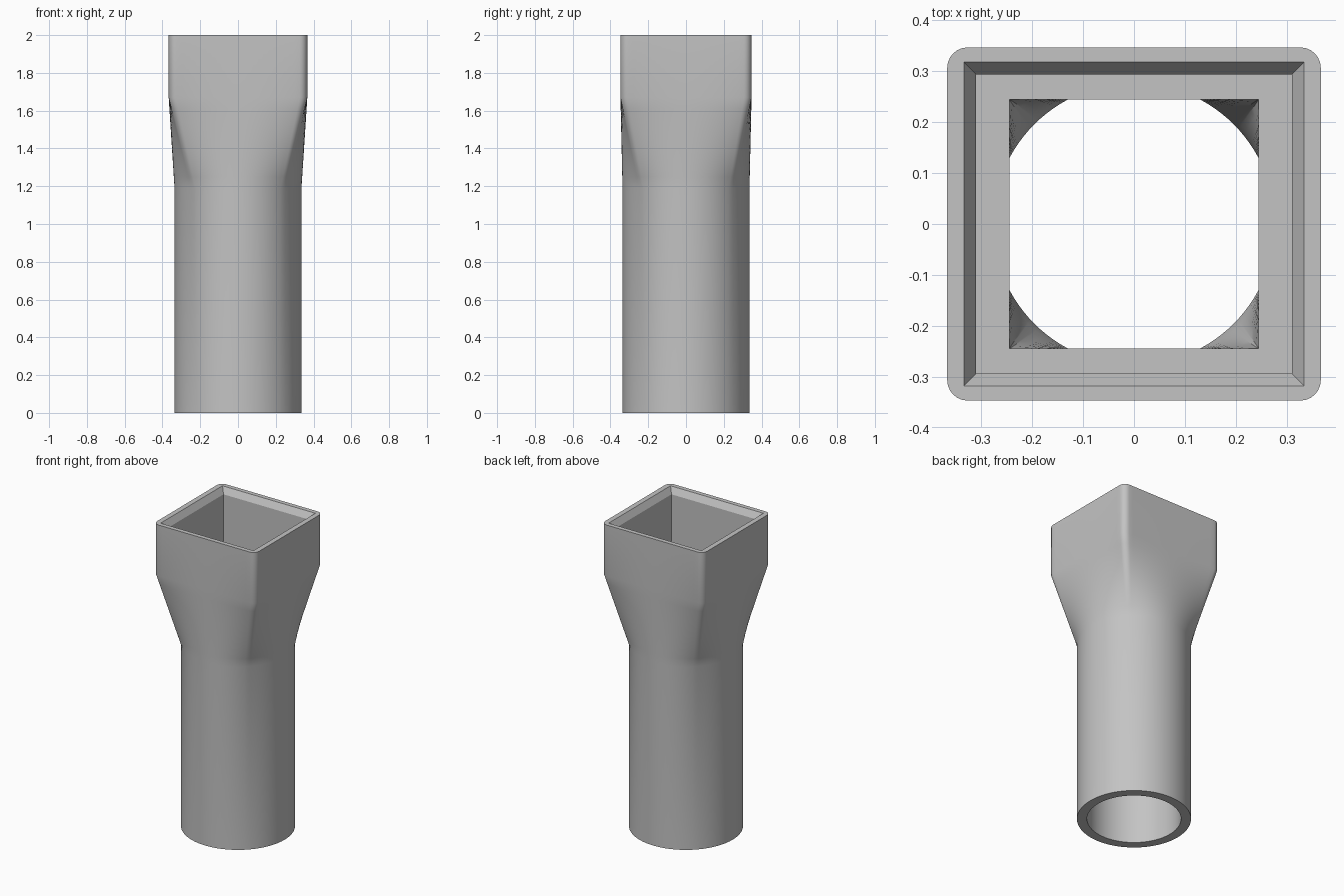
import bpy, bmesh
from math import sin, cos, pi, radians
from mathutils import Vector

cube = bpy.data.objects.get("Cube")
if cube:
    bpy.data.objects.remove(cube, do_unlink=True)

SIDE, CORNER = 24, 6       # segments along each side and around each corner
CORNER_ARC = radians(6)    # slice of the circle that each square corner blends into


def circle(r, z):
    """Circle with the same point layout as box(), so that both can be lofted."""
    pts, side_arc = [], pi / 2 - CORNER_ARC
    for q in range(4):
        mid = q * pi / 2
        angles = [mid - side_arc / 2 + side_arc * i / SIDE for i in range(SIDE)]
        angles += [mid + side_arc / 2 + CORNER_ARC * i / CORNER for i in range(CORNER)]
        pts += [Vector((r * cos(a), r * sin(a), z)) for a in angles]
    return pts


def box(hx, hy, z, r=0.0):
    """Rectangle with optional rounded corners."""
    pts = []
    signs = [(1, -1), (1, 1), (-1, 1), (-1, -1)]
    for q in range(4):
        a = Vector((signs[q][0] * (hx - r), signs[q][1] * (hy - r), z))
        n = (q + 1) % 4
        b = Vector((signs[n][0] * (hx - r), signs[n][1] * (hy - r), z))
        out = Vector((cos(q * pi / 2), sin(q * pi / 2), 0)) * r
        pts += [a.lerp(b, i / SIDE) + out for i in range(SIDE)]
        for i in range(CORNER):
            t = (q + i / CORNER) * pi / 2
            pts.append(b + Vector((cos(t), sin(t), 0)) * r)
    return pts


# Sections run up the outside, over the rim and down the bore
outer = [circle(0.336, 0), circle(0.336, 1.19)]
STEPS = 8
neck, socket = circle(0.336, 1.19), box(0.367, 0.347, 1.67, 0.04)
outer += [[p.lerp(s, k / STEPS) for p, s in zip(neck, socket)] for k in range(1, STEPS + 1)]
outer.append(box(0.367, 0.347, 2.0, 0.04))

inner = [box(0.334, 0.318, 2.0), box(0.31, 0.294, 1.96), box(0.31, 0.294, 1.64)]
throat, bore = box(0.245, 0.245, 1.64), circle(0.277, 1.19)
inner += [[p.lerp(s, k / STEPS) for p, s in zip(throat, bore)] for k in range(STEPS + 1)]
inner.append(circle(0.277, 0))

bm = bmesh.new()
rings = [[bm.verts.new(p) for p in ring] for ring in outer + inner]
count = len(rings[0])
for lower, upper in zip(rings, rings[1:] + rings[:1]):
    for i in range(count):
        j = (i + 1) % count
        bm.faces.new((lower[i], lower[j], upper[j], upper[i]))
bmesh.ops.remove_doubles(bm, verts=bm.verts, dist=0.00001)
bmesh.ops.recalc_face_normals(bm, faces=bm.faces)

mesh = bpy.data.meshes.new("pipe_adapter")
bm.to_mesh(mesh)
bm.free()
adapter = bpy.data.objects.new("pipe_adapter", mesh)
bpy.context.collection.objects.link(adapter)

# Plain grey plastic
grey = bpy.data.materials.new("light_grey")
grey.use_nodes = True
colour = (0.55, 0.55, 0.55, 1)
grey.diffuse_color = colour
grey.node_tree.nodes["Principled BSDF"].inputs["Base Color"].default_value = colour
mesh.materials.append(grey)

bpy.context.view_layer.objects.active = adapter
adapter.select_set(True)
bpy.ops.object.shade_smooth_by_angle(angle=radians(30))
